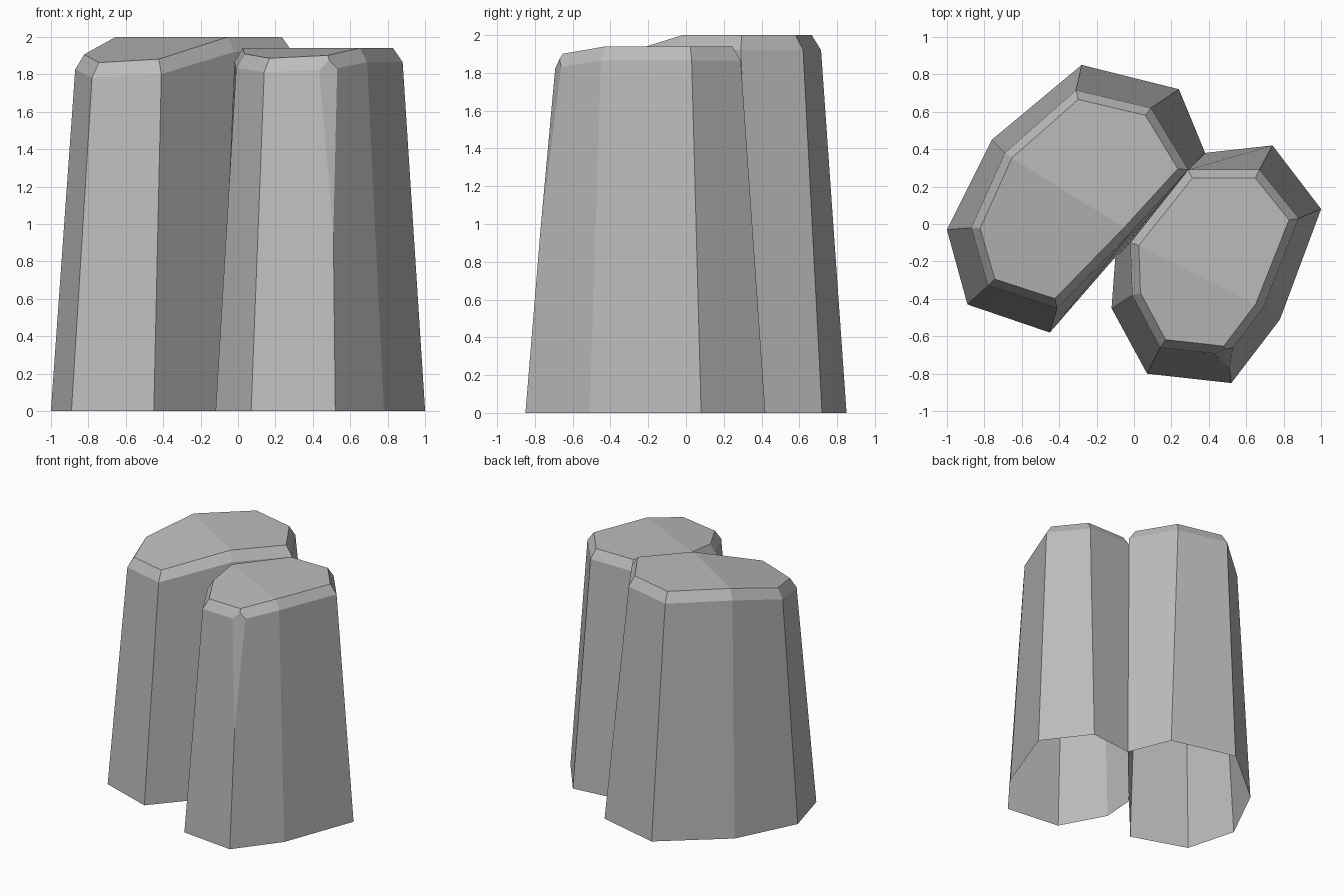
import bpy
import bmesh
from mathutils import Vector

default_cube = bpy.data.objects.get("Cube")
if default_cube:
    bpy.data.objects.remove(default_cube, do_unlink=True)

# Single stone colour
stone = bpy.data.materials.new("stone_grey")
stone.use_nodes = True
stone_colour = (0.5, 0.5, 0.5, 1.0)
stone.diffuse_color = stone_colour
stone.node_tree.nodes["Principled BSDF"].inputs["Base Color"].default_value = stone_colour

# Both outlines run counter-clockwise; the crest of the top joins these corners
CREST_START, CREST_END = 2, 6


def inset_outline(outline, distance):
    """Move every side of an outline inwards by the same distance."""
    result = []
    count = len(outline)
    for index, corner in enumerate(outline):
        before = (corner - outline[index - 1]).normalized()
        after = (outline[(index + 1) % count] - corner).normalized()
        normal_before = Vector((-before.y, before.x))
        normal_after = Vector((-after.y, after.x))
        blend = (normal_before + normal_after) / (1 + normal_before.dot(normal_after))
        result.append(corner + blend * distance)
    return result


def top_heights(outline, height, slope):
    """Level behind the crest line, sloping down in front of it."""
    start = outline[CREST_START]
    along = (outline[CREST_END] - start).normalized()
    forward = Vector((along.y, -along.x))
    return [height - slope * max(0, (corner - start).dot(forward)) for corner in outline]


def chip_corner(bm, corners):
    """Slice a corner off with a plane through three points and close the cut."""
    first, second, third = (Vector(corner) for corner in corners)
    normal = (second - first).cross(third - first)
    geometry = bm.verts[:] + bm.edges[:] + bm.faces[:]
    cut = bmesh.ops.bisect_plane(bm, geom=geometry, plane_co=first,
                                 plane_no=normal, clear_outer=True)
    rim = [item for item in cut["geom_cut"] if isinstance(item, bmesh.types.BMEdge)]
    bmesh.ops.contextual_create(bm, geom=rim)


def make_column(name, base, shoulder, height, slope, drop, chip=None):
    """Tapered, open-bottomed column with a bevelled, partly sloping top."""
    base = [Vector(corner) for corner in base]
    shoulder = [Vector(corner) for corner in shoulder]
    top = inset_outline(shoulder, 0.045)
    heights = top_heights(top, height, slope)

    bm = bmesh.new()
    base_ring = [bm.verts.new((p.x, p.y, 0)) for p in base]
    shoulder_ring = [bm.verts.new((p.x, p.y, z - drop)) for p, z in zip(shoulder, heights)]
    top_ring = [bm.verts.new((p.x, p.y, z)) for p, z in zip(top, heights)]

    # Walls and bevel
    count = len(base)
    for lower, upper in ((base_ring, shoulder_ring), (shoulder_ring, top_ring)):
        for index in range(count):
            following = (index + 1) % count
            bm.faces.new((lower[index], lower[following], upper[following], upper[index]))

    # Sloping front and level back of the top
    bm.faces.new(top_ring[CREST_START:CREST_END + 1])
    bm.faces.new(top_ring[CREST_END:] + top_ring[:CREST_START + 1])

    if chip:
        chip_corner(bm, chip)
    bmesh.ops.recalc_face_normals(bm, faces=bm.faces[:])

    mesh = bpy.data.meshes.new(name)
    bm.to_mesh(mesh)
    bm.free()
    mesh.materials.append(stone)
    column = bpy.data.objects.new(name, mesh)
    bpy.context.scene.collection.objects.link(column)
    return column


# Taller column, on the right and behind
make_column(
    "tall_rock_column",
    base=[(.24, .72), (-.28, .85), (-.76, .45), (-1, -.03),
          (-.89, -.43), (-.45, -.58), (-.02, -.085), (.38, .38)],
    shoulder=[(.09, .62), (-.31, .715), (-.69, .38), (-.87, -.02),
              (-.78, -.33), (-.41, -.45), (-.02, -.05), (.29, .29)],
    height=2.0, slope=0.23, drop=0.08)

# Shorter column, on the left and in front, with a chipped corner
make_column(
    "short_rock_column",
    base=[(.74, .42), (.38, .38), (-.1, -.18), (-.12, -.45),
          (.07, -.8), (.52, -.85), (.78, -.51), (1, .08)],
    shoulder=[(.67, .29), (.29, .29), (-.02, -.1), (-.01, -.38),
              (.14, -.66), (.5, -.7), (.69, -.45), (.88, .03)],
    height=1.94, slope=0.14, drop=0.075,
    chip=[(.51, -.76, 1.05), (.59, -.64, 1.84), (.4, -.71, 1.77)])
